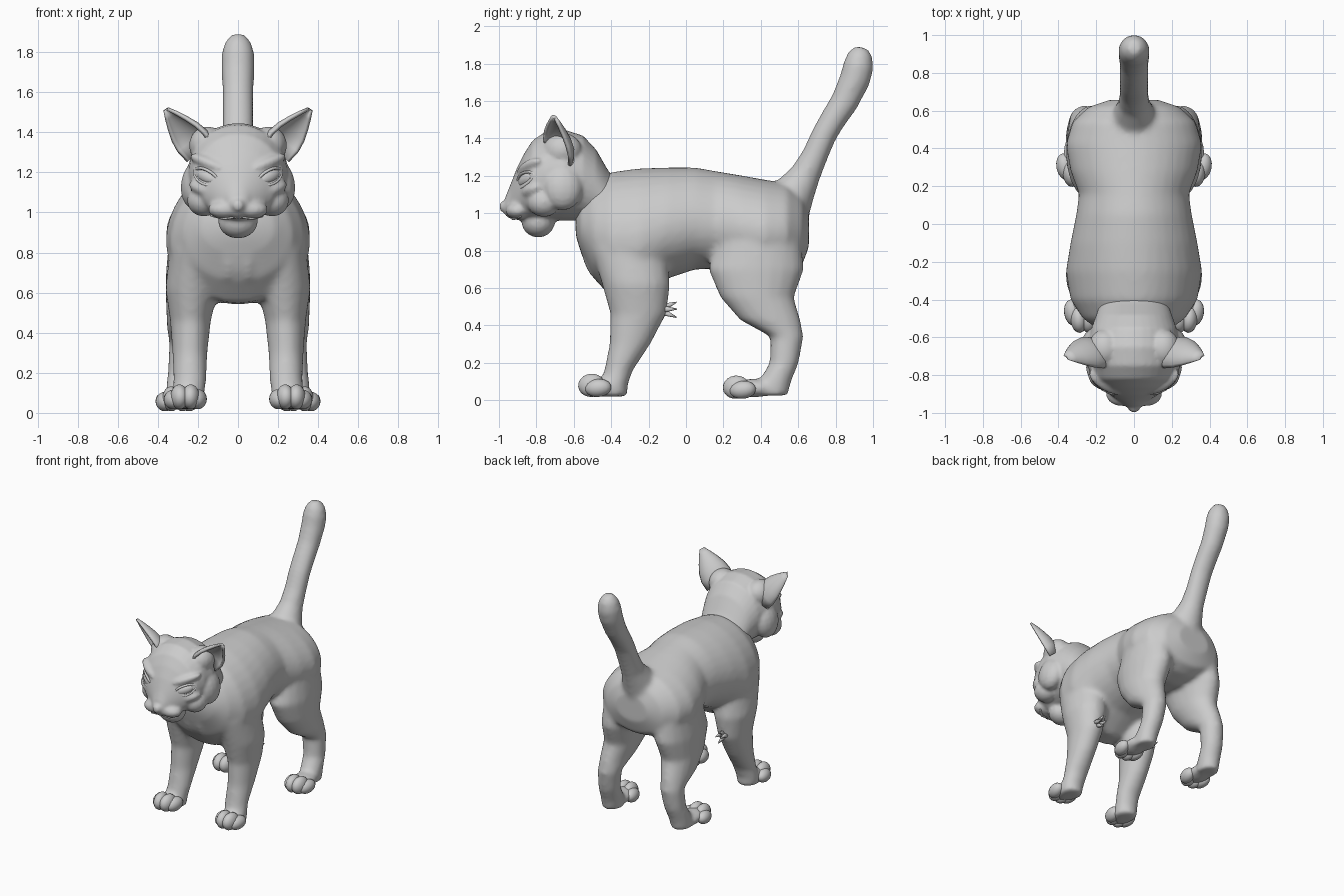
import bpy, bmesh, math
from mathutils import Vector, Matrix

if "Cube" in bpy.data.objects:
    bpy.data.objects.remove(bpy.data.objects["Cube"])


def loft(bm, rings, n=20):
    """Closed tube through rings of (centre, half-axis u, half-axis v, taper)."""
    loops = []
    for c, u, v, taper in rings:
        loop = []
        for i in range(n):
            a = math.tau * i / n
            s = math.sin(a)
            loop.append(bm.verts.new(Vector(c) + Vector(u) * math.cos(a) * (1 - taper * s) + Vector(v) * s))
        loops.append(loop)
    for p, q in zip(loops, loops[1:]):
        for i in range(n):
            j = (i + 1) % n
            bm.faces.new((p[i], p[j], q[j], q[i]))
    bm.faces.new(loops[0][::-1])
    bm.faces.new(loops[-1])


def loft_y(bm, stations, taper):
    loft(bm, [((0, y, (a + b) / 2), (w, 0, 0), (0, 0, (b - a) / 2), taper) for y, a, b, w in stations], 32)


def loft_z(bm, stations, side):
    loft(bm, [((side * x, y, z), (rx, 0, 0), (0, ry, 0), 0) for z, x, y, rx, ry in stations])


def blob(bm, c, r, rot=(0, 0, 0), seg=16):
    m = Matrix.Translation(c)
    for ang, ax in zip(rot, "XYZ"):
        m = m @ Matrix.Rotation(ang, 4, ax)
    bmesh.ops.create_uvsphere(bm, u_segments=seg, v_segments=seg // 2 + 2, radius=1,
                              matrix=m @ Matrix.Diagonal((*r, 1)))


def finish(bm, name, voxel=0, smooth=4):
    bmesh.ops.recalc_face_normals(bm, faces=bm.faces)
    for f in bm.faces:
        f.smooth = True
    me = bpy.data.meshes.new(name)
    bm.to_mesh(me)
    bm.free()
    ob = bpy.data.objects.new(name, me)
    bpy.context.collection.objects.link(ob)
    if voxel:
        r = ob.modifiers.new("fuse", 'REMESH')
        r.mode = 'VOXEL'
        r.voxel_size = voxel
        r.use_smooth_shade = True
        s = ob.modifiers.new("soften", 'SMOOTH')
        s.factor = 0.5
        s.iterations = smooth
    return ob


SIDES = (1, -1)

# Torso: y, bottom, top, half width
bm = bmesh.new()
loft_y(bm, [(-.59, .88, 1.0, .08), (-.565, .80, 1.08, .18), (-.50, .66, 1.17, .27), (-.40, .55, 1.22, .335),
            (-.25, .54, 1.24, .36), (-.10, .65, 1.245, .335), (.05, .70, 1.245, .305), (.16, .70, 1.225, .29),
            (.28, .68, 1.205, .335), (.42, .66, 1.18, .36), (.54, .68, 1.16, .325), (.62, .72, 1.10, .24),
            (.657, .82, 1.02, .13)], .1)

# Tail: y, z, radius
tail = [(.52, 1.02, .15), (.585, 1.12, .11), (.64, 1.21, .082), (.69, 1.31, .07), (.738, 1.42, .068),
        (.785, 1.50, .07), (.85, 1.60, .076), (.905, 1.72, .083), (.922, 1.79, .083), (.93, 1.85, .066),
        (.933, 1.888, .035)]
rings = []
for i, (y, z, r) in enumerate(tail):
    a, b = tail[max(i - 1, 0)], tail[min(i + 1, len(tail) - 1)]
    d = Vector((0, b[0] - a[0], b[1] - a[1])).normalized()
    rings.append(((0, y, z), (max(r, .078) if i < 9 else r, 0, 0), (0, -d.z * r, d.y * r), 0))
loft(bm, rings)

# Legs: z, x, y, half width, half depth
for s in SIDES:
    loft_z(bm, [(1.0, .19, -.30, .06, .12), (.82, .22, -.31, .12, .20), (.62, .23, -.267, .133, .183),
                (.46, .237, -.255, .102, .15), (.30, .24, -.30, .088, .11), (.16, .24, -.36, .082, .077),
                (.08, .25, -.385, .082, .073), (.02, .25, -.395, .077, .085)], s)
    loft_z(bm, [(1.08, .17, .43, .08, .12), (.86, .205, .39, .14, .225), (.70, .222, .375, .138, .257),
                (.55, .238, .38, .122, .197), (.43, .255, .45, .10, .163), (.34, .262, .54, .082, .089),
                (.20, .275, .525, .076, .078), (.10, .285, .475, .076, .088), (.025, .29, .455, .072, .09)], s)
    # hind foot and front foot pads
    blob(bm, (s * .298, .36, .065), (.08, .13, .05))
    blob(bm, (s * .262, -.46, .07), (.085, .08, .05))
    # chest fur locks
    for x, z, h in ((.05, .76, .11), (.12, .85, .13), (.19, .82, .12)):
        blob(bm, (s * x, -.525 + .6 * x * x, z), (.025, .03, h), (.3, 0, 0))
blob(bm, (0, -.53, .80), (.035, .035, .15), (.3, 0, 0))
finish(bm, "body", .016, 10)

# Head and neck with ear roots, cheeks, muzzle, brows and chin
bm = bmesh.new()
loft_y(bm, [(-.34, .86, 1.12, .15), (-.42, .90, 1.235, .18), (-.48, .94, 1.34, .20), (-.55, .96, 1.415, .225),
            (-.65, .96, 1.447, .25), (-.75, .96, 1.437, .245), (-.82, .96, 1.39, .225), (-.865, .96, 1.32, .185),
            (-.905, .965, 1.24, .125), (-.94, .97, 1.15, .07), (-.965, .985, 1.09, .045)], .02)
for s in SIDES:
    blob(bm, (s * .155, -.66, 1.335), (.09, .105, .095))
    blob(bm, (s * .205, -.66, 1.14), (.08, .11, .125), (0, -s * .15, 0))
    blob(bm, (s * .17, -.76, 1.06), (.085, .09, .08))
    blob(bm, (s * .065, -.90, 1.015), (.085, .065, .048))
    blob(bm, (s * .145, -.835, 1.245), (.115, .05, .032), (0, -s * .4, s * .5))
    blob(bm, (s * .175, -.825, 1.115), (.08, .05, .035), (0, -s * .4, s * .5))
blob(bm, (0, -.79, .955), (.10, .09, .085))
blob(bm, (0, -.96, 1.035), (.036, .04, .036))
finish(bm, "head", .011, 5)

# Mouth line under the muzzle
bm = bmesh.new()
mouth = [(-.13, -.875, .985), (-.07, -.925, .968), (0, -.935, .978), (.07, -.925, .968), (.13, -.875, .985)]
for a, b in zip(mouth, mouth[1:]):
    for k in range(5):
        blob(bm, Vector(a).lerp(Vector(b), k / 5), (.014, .01, .007), seg=6)
finish(bm, "lips", .005, 3)

# Eyes with slanted almond lids
bm = bmesh.new()
lids = bmesh.new()
for s in SIDES:
    eye = (Matrix.Translation((s * .155, -.855, 1.178)) @ Matrix.Rotation(s * .6, 4, 'Z')
           @ Matrix.Rotation(-s * .38, 4, 'Y'))
    bmesh.ops.create_uvsphere(bm, u_segments=20, v_segments=12, radius=1,
                              matrix=eye @ Matrix.Diagonal((.066, .03, .034, 1)))
    n, grid = 24, []
    for i in range(n):
        a = math.tau * i / n
        c, sn = math.cos(a), math.sin(a)
        ring = []
        for j in range(6):
            b = math.tau * j / 6
            k = 1 + .14 * math.cos(b)
            ring.append(lids.verts.new(eye @ Vector((.08 * c * k, -.018 + .022 * c * c + .012 * math.sin(b),
                                                     (.036 * sn * abs(sn) ** .3 + .008 * sn * math.cos(b))))))
        grid.append(ring)
    for i in range(n):
        for j in range(6):
            p, q = grid[i], grid[(i + 1) % n]
            lids.faces.new((p[j], p[(j + 1) % 6], q[(j + 1) % 6], q[j]))
finish(bm, "eyes")
finish(lids, "eyelids")

# Cupped ears
for s, name in zip(SIDES, ("ear_left", "ear_right")):
    bm = bmesh.new()
    base, tip = Vector((.205, -.668, 1.345)), Vector((.345, -.685, 1.525))
    axis = (tip - base).normalized()
    front = Vector((.72, -.69, 0))
    front = (front - axis * front.dot(axis)).normalized()
    across = axis.cross(front)
    rows = []
    for t, w in ((-.2, .095), (.1, .103), (.35, .09), (.6, .064), (.82, .036), (1, .01)):
        row = []
        for i in range(13):
            a = math.pi * i / 12
            p = base.lerp(tip, t) + across * w * math.cos(a) + front * (.03 - .7 * w * math.sin(a))
            row.append(bm.verts.new((s * p.x, p.y, p.z)))
        rows.append(row)
    for p, q in zip(rows, rows[1:]):
        for i in range(12):
            bm.faces.new((p[i], p[i + 1], q[i + 1], q[i]))
    sol = finish(bm, name).modifiers.new("thickness", 'SOLIDIFY')
    sol.thickness = .018
    sol.offset = 0

# Toes: four rounded lobes on each paw
for name, cx, cy, cz in (("front_toes", .262, -.505, .08), ("hind_toes", .303, .268, .07)):
    bm = bmesh.new()
    for s in SIDES:
        for dx, dy, rx, rz in ((-.06, .03, .046, .05), (-.026, 0, .045, .062), (.03, 0, .045, .062), (.062, .035, .046, .048)):
            blob(bm, (s * (cx + dx), cy + dy, cz + rz - .062), (rx, .072, rz), (.1, 0, -s * dx * 3))
    finish(bm, name)

# Small claw tufts behind the front legs
bm = bmesh.new()
for s in SIDES:
    for dx, dz, up in ((0, .02, .35), (.02, 0, 0), (-.02, 0, 0), (0, -.025, -.4)):
        bmesh.ops.create_cone(bm, cap_ends=True, segments=7, radius1=.02, radius2=.003, depth=.075,
                              matrix=Matrix.Translation((s * .235 + dx, -.085, .488 + dz * 1.2))
                              @ Matrix.Rotation(-math.pi / 2 + up, 4, 'X'))
finish(bm, "elbow_claws")
